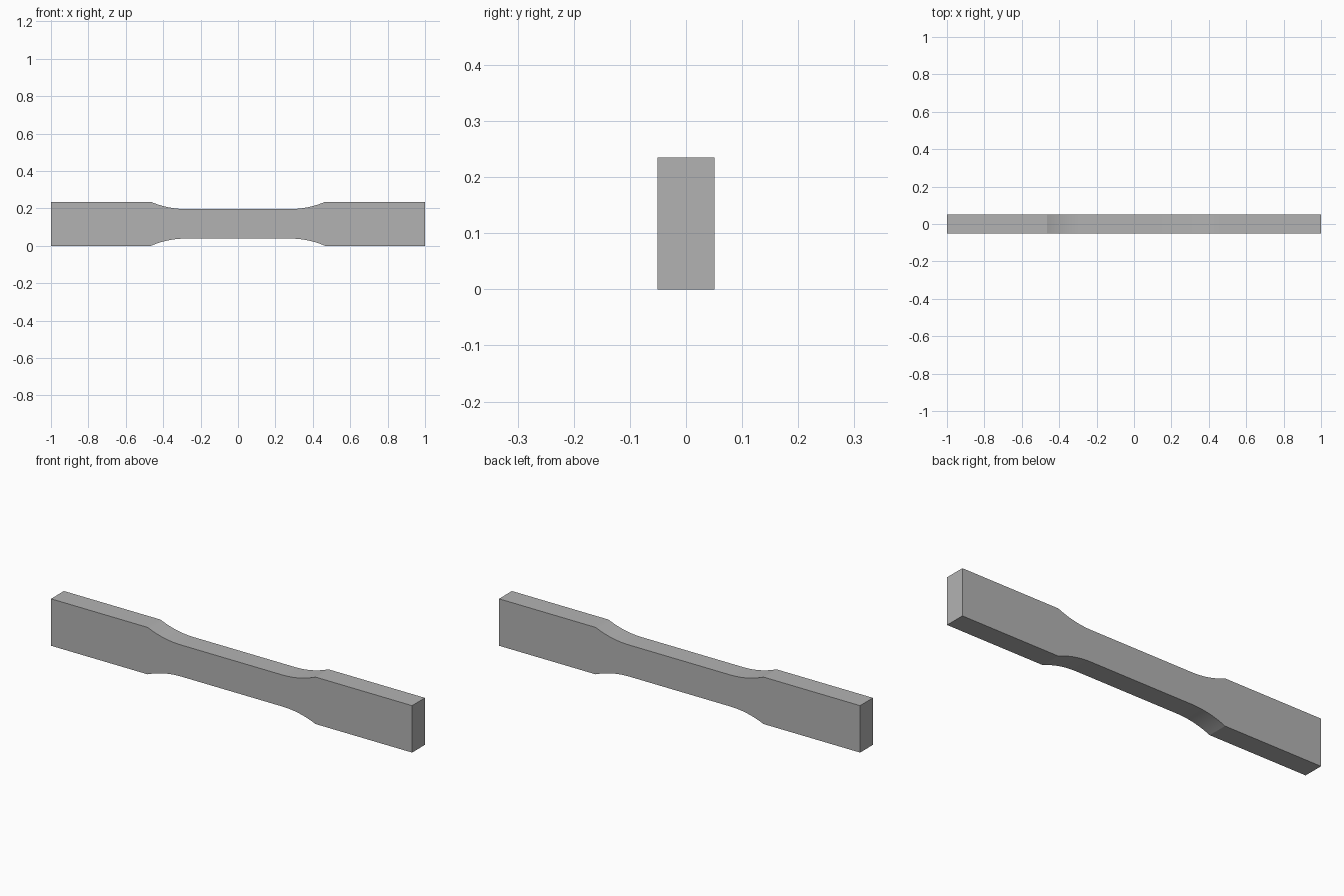
import bpy, bmesh, math

cube = bpy.data.objects.get("Cube")
if cube:
    bpy.data.objects.remove(cube, do_unlink=True)

HEIGHT, THICK = 0.235, 0.102
NECK = 0.079                    # half height of the narrow middle
ARC_START, ARC_END = 0.28, 0.465
STEPS = 16

grey = bpy.data.materials.new("plain grey")
grey.use_nodes = True
colour = (0.45, 0.45, 0.45, 1)
grey.diffuse_color = colour
grey.node_tree.nodes["Principled BSDF"].inputs["Base Color"].default_value = colour

# Upper right quarter of the outline: arc tangent to the neck, then the grip
run, rise = ARC_END - ARC_START, HEIGHT / 2 - NECK
radius = (run ** 2 + rise ** 2) / (2 * rise)
sweep = math.asin(run / radius)
quarter = []
for i in range(STEPS + 1):
    a = sweep * i / STEPS
    quarter.append((ARC_START + radius * math.sin(a),
                    NECK + radius * (1 - math.cos(a))))
quarter.append((1, HEIGHT / 2))

# Mirror the quarter into a closed outline
upper = [(-x, z) for x, z in reversed(quarter)] + quarter
outline = upper + [(x, -z) for x, z in reversed(upper)]

# Extrude the outline through the thickness
bm = bmesh.new()
face = bm.faces.new([bm.verts.new((x, -THICK / 2, z + HEIGHT / 2)) for x, z in outline])
grown = bmesh.ops.extrude_face_region(bm, geom=[face], use_keep_orig=True)
moved = [v for v in grown["geom"] if isinstance(v, bmesh.types.BMVert)]
bmesh.ops.translate(bm, verts=moved, vec=(0, THICK, 0))
bmesh.ops.recalc_face_normals(bm, faces=bm.faces)
mesh = bpy.data.meshes.new("test_bar")
bm.to_mesh(mesh)
bm.free()
mesh.materials.append(grey)
bar = bpy.data.objects.new("test_bar", mesh)
bpy.context.collection.objects.link(bar)

# Smooth arcs, sharp corners
bpy.ops.object.select_all(action="DESELECT")
bar.select_set(True)
bpy.context.view_layer.objects.active = bar
bpy.ops.object.shade_smooth_by_angle(angle=math.radians(20))
